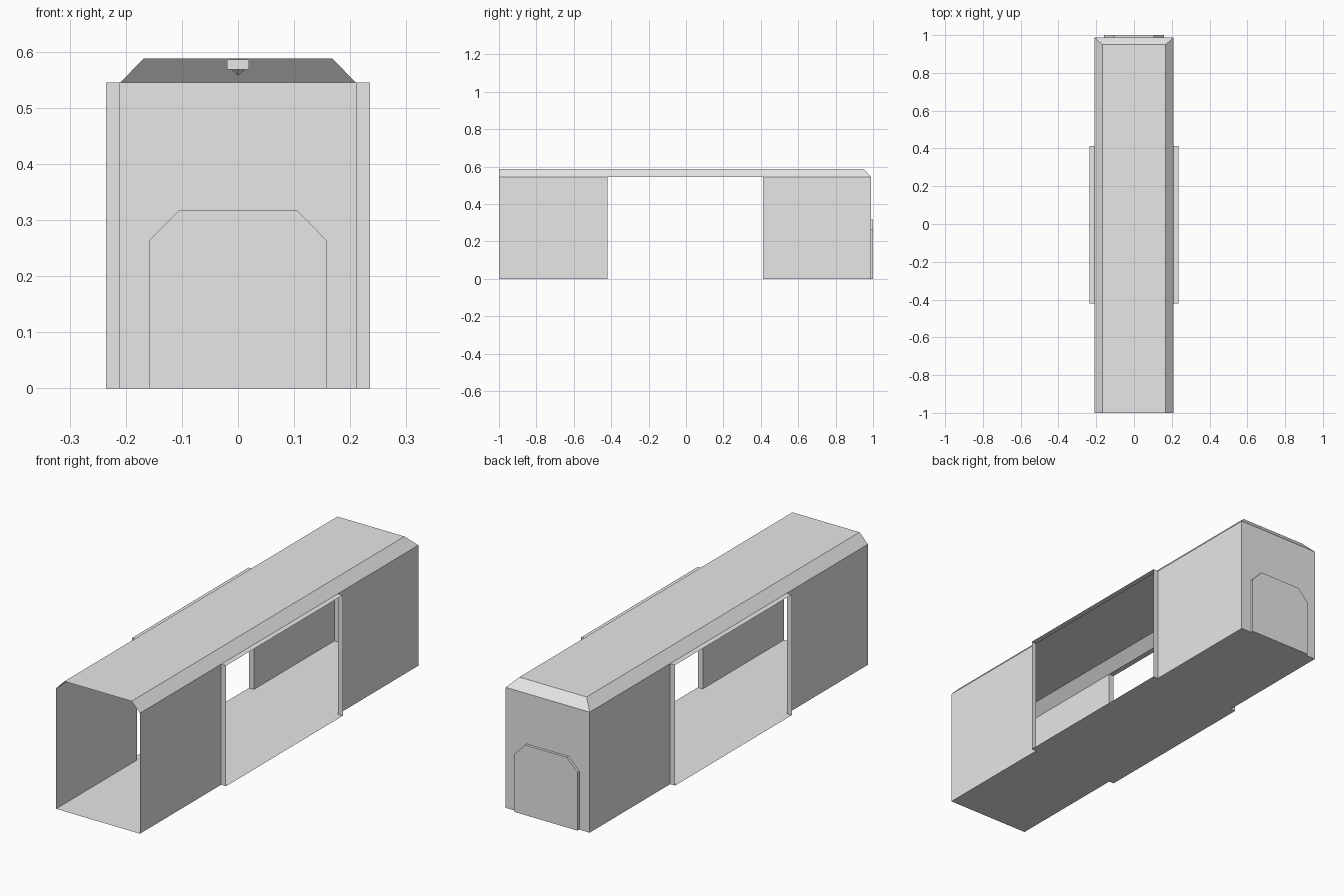
import bpy
import bmesh

cube = bpy.data.objects.get("Cube")
if cube:
    bpy.data.objects.remove(cube, do_unlink=True)

grey = bpy.data.materials.new("plain grey")
grey.use_nodes = True
grey.diffuse_color = (0.8, 0.8, 0.8, 1)
grey.node_tree.nodes["Principled BSDF"].inputs["Base Color"].default_value = (0.8, 0.8, 0.8, 1)

# Main dimensions
W, ROOF_W, SLEEVE_W = 0.21, 0.168, 0.235
EAVE, TOP = 0.545, 0.588
FRONT, BACK, RIDGE_END, DOOR_Y = -1.0, 0.988, 0.95, 1.0
OPEN_A, OPEN_B = -0.42, 0.413


def sheet(name, polygons):
    """Thin shell made of polygons, welded along shared edges."""
    bm = bmesh.new()
    for poly in polygons:
        bm.faces.new([bm.verts.new(p) for p in poly])
    bmesh.ops.remove_doubles(bm, verts=bm.verts, dist=0.0001)
    mesh = bpy.data.meshes.new(name)
    bm.to_mesh(mesh)
    bm.free()
    mesh.materials.append(grey)
    obj = bpy.data.objects.new(name, mesh)
    bpy.context.collection.objects.link(obj)
    return obj


def wall(x, y0, y1):
    return [(x, y0, 0), (x, y1, 0), (x, y1, EAVE), (x, y0, EAVE)]


def level(x0, x1, y0, y1, z):
    return [(x0, y0, z), (x1, y0, z), (x1, y1, z), (x0, y1, z)]


def jamb(s, y):
    return [(s * W, y, 0), (s * SLEEVE_W, y, 0), (s * SLEEVE_W, y, EAVE), (s * W, y, EAVE)]


# Floor
sheet("floor", [level(-W, W, FRONT, BACK, 0)[::-1]])

# Side walls and the sleeves around the side openings
for s, side in ((1, "left"), (-1, "right")):
    walls = [wall(s * W, FRONT, OPEN_A), wall(s * W, OPEN_B, BACK)]
    sheet(side + "_wall", [w[::s] for w in walls])
    x0, x1 = sorted((s * W, s * SLEEVE_W))
    sheet(side + "_opening_sleeve", [
        jamb(s, OPEN_A)[::s], jamb(s, OPEN_B)[::-s],
        level(x0, x1, OPEN_A, OPEN_B, EAVE),
        level(x0, x1, OPEN_A, OPEN_B, 0)[::-1]])

# Roof with sloped sides and a sloped back end
slopes = [[(s * W, FRONT, EAVE), (s * W, BACK, EAVE),
           (s * ROOF_W, RIDGE_END, TOP), (s * ROOF_W, FRONT, TOP)][::s] for s in (1, -1)]
hip = [(W, BACK, EAVE), (-W, BACK, EAVE), (-ROOF_W, RIDGE_END, TOP), (ROOF_W, RIDGE_END, TOP)]
sheet("roof", slopes + [hip, level(-ROOF_W, ROOF_W, FRONT, RIDGE_END, TOP)])

# Back wall cut around the pushed-out end door
half = [(0.158, 0), (0.158, 0.263), (0.105, 0.317)]
outline = half + [(-x, z) for x, z in reversed(half)]
frame = [(W, 0), (W, EAVE), (-W, EAVE), (-W, 0)] + outline[::-1]
sheet("back_wall", [[(x, BACK, z) for x, z in frame][::-1]])
rim = [[(a[0], BACK, a[1]), (b[0], BACK, b[1]), (b[0], DOOR_Y, b[1]), (a[0], DOOR_Y, a[1])]
       for a, b in zip(outline, outline[1:] + outline[:1])]
door = sheet("end_door", rim + [[(x, DOOR_Y, z) for x, z in outline]])
bm = bmesh.new()
bm.from_mesh(door.data)
bmesh.ops.recalc_face_normals(bm, faces=bm.faces)
if max(bm.faces, key=lambda f: f.calc_center_median().y).normal.y < 0:
    bmesh.ops.reverse_faces(bm, faces=bm.faces)
bm.to_mesh(door.data)
bm.free()

# Small ceiling fitting with a pointed tip
bpy.ops.mesh.primitive_cube_add(size=1, location=(0, 0.91, 0.577))
box = bpy.context.object
box.name = "ceiling_fitting"
box.scale = (0.04, 0.04, 0.018)
box.data.materials.append(grey)
bpy.ops.mesh.primitive_cone_add(vertices=4, radius1=0.012, depth=0.01,
                                location=(0, 0.91, 0.563), rotation=(3.1416, 0, 0))
tip = bpy.context.object
tip.name = "ceiling_fitting_tip"
tip.data.materials.append(grey)
